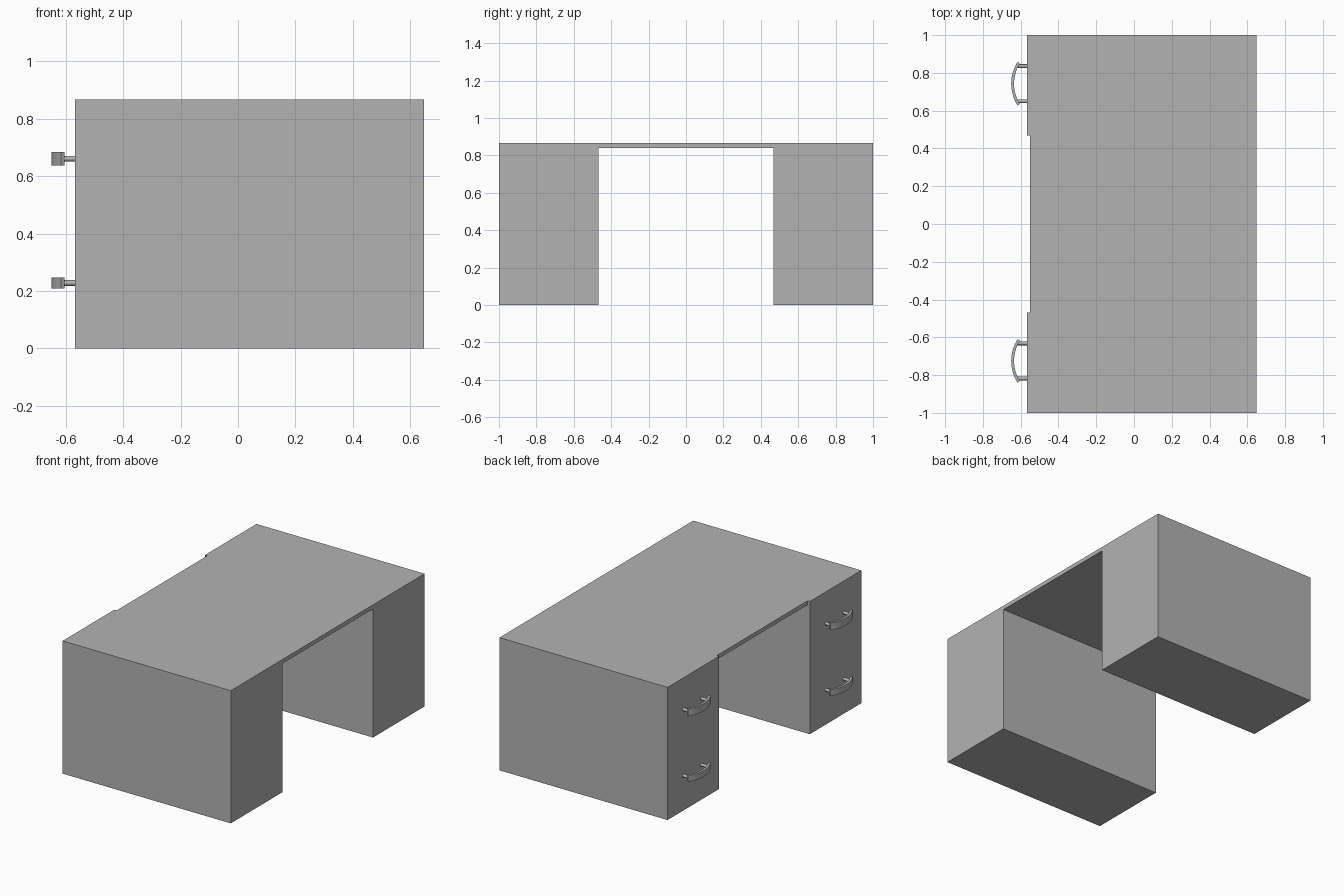
import bpy
import bmesh
import math
from mathutils import Matrix

cube = bpy.data.objects.get("Cube")
if cube:
    bpy.data.objects.remove(cube, do_unlink=True)

# Single grey for the whole desk
grey = bpy.data.materials.new("plain grey")
grey.use_nodes = True
colour = (0.45, 0.45, 0.45, 1)
grey.diffuse_color = colour
grey.node_tree.nodes["Principled BSDF"].inputs["Base Color"].default_value = colour


def finish(name, bm, smooth=False):
    bmesh.ops.recalc_face_normals(bm, faces=bm.faces)
    mesh = bpy.data.meshes.new(name)
    bm.to_mesh(mesh)
    bm.free()
    mesh.materials.append(grey)
    obj = bpy.data.objects.new(name, mesh)
    bpy.context.collection.objects.link(obj)
    if smooth:
        bpy.ops.object.select_all(action='DESELECT')
        obj.select_set(True)
        bpy.context.view_layer.objects.active = obj
        bpy.ops.object.shade_smooth_by_angle(angle=math.radians(30))
    return obj


def box(name, low, high):
    bm = bmesh.new()
    bmesh.ops.create_cube(bm, size=1)
    for v in bm.verts:
        v.co = [h if c > 0 else l for c, l, h in zip(v.co, low, high)]
    return finish(name, bm)


def grip(name, y, z, height):
    # Curved flat band, swept in plan and extruded upwards
    outer, inner, half = 0.217, 0.202, math.radians(32)
    centre_x, steps = -0.433, 16
    angles = [half * (2 * i / steps - 1) for i in range(steps + 1)]
    path = [(outer, a) for a in angles] + [(inner, a) for a in reversed(angles)]
    bm = bmesh.new()
    face = bm.faces.new([bm.verts.new((centre_x - r * math.cos(a), y + r * math.sin(a),
                                      z - height / 2)) for r, a in path])
    top = bmesh.ops.extrude_face_region(bm, geom=[face])["geom"]
    bmesh.ops.translate(bm, vec=(0, 0, height),
                        verts=[g for g in top if isinstance(g, bmesh.types.BMVert)])
    finish(name, bm, True)


def post(name, y, z):
    # Round peg from the drawer front to the grip
    start, end = -0.62, -0.56
    bm = bmesh.new()
    bmesh.ops.create_cone(bm, cap_ends=True, segments=16, radius1=0.01, radius2=0.01,
                          depth=end - start,
                          matrix=Matrix.Translation(((start + end) / 2, y, z))
                          @ Matrix.Rotation(math.pi / 2, 4, 'Y'))
    finish(name, bm, True)


# Desk body: two pedestals and a thin top set back on the drawer side
TOP, INNER = 0.867, 0.468
box("left_pedestal", (-0.567, INNER, 0), (0.648, 1, TOP))
box("right_pedestal", (-0.567, -1, 0), (0.648, -INNER, TOP))
box("desktop", (-0.55, -INNER, 0.84), (0.648, INNER, TOP))

# Drawer handles
for side, y in (("left", 0.743), ("right", -0.725)):
    for level, z, height in (("upper", 0.661, 0.048), ("lower", 0.228, 0.04)):
        label = f"{side}_{level}_handle"
        grip(label + "_grip", y, z, height)
        for end, offset in (("back", 0.093), ("front", -0.093)):
            post(f"{label}_{end}_post", y + offset, z)
